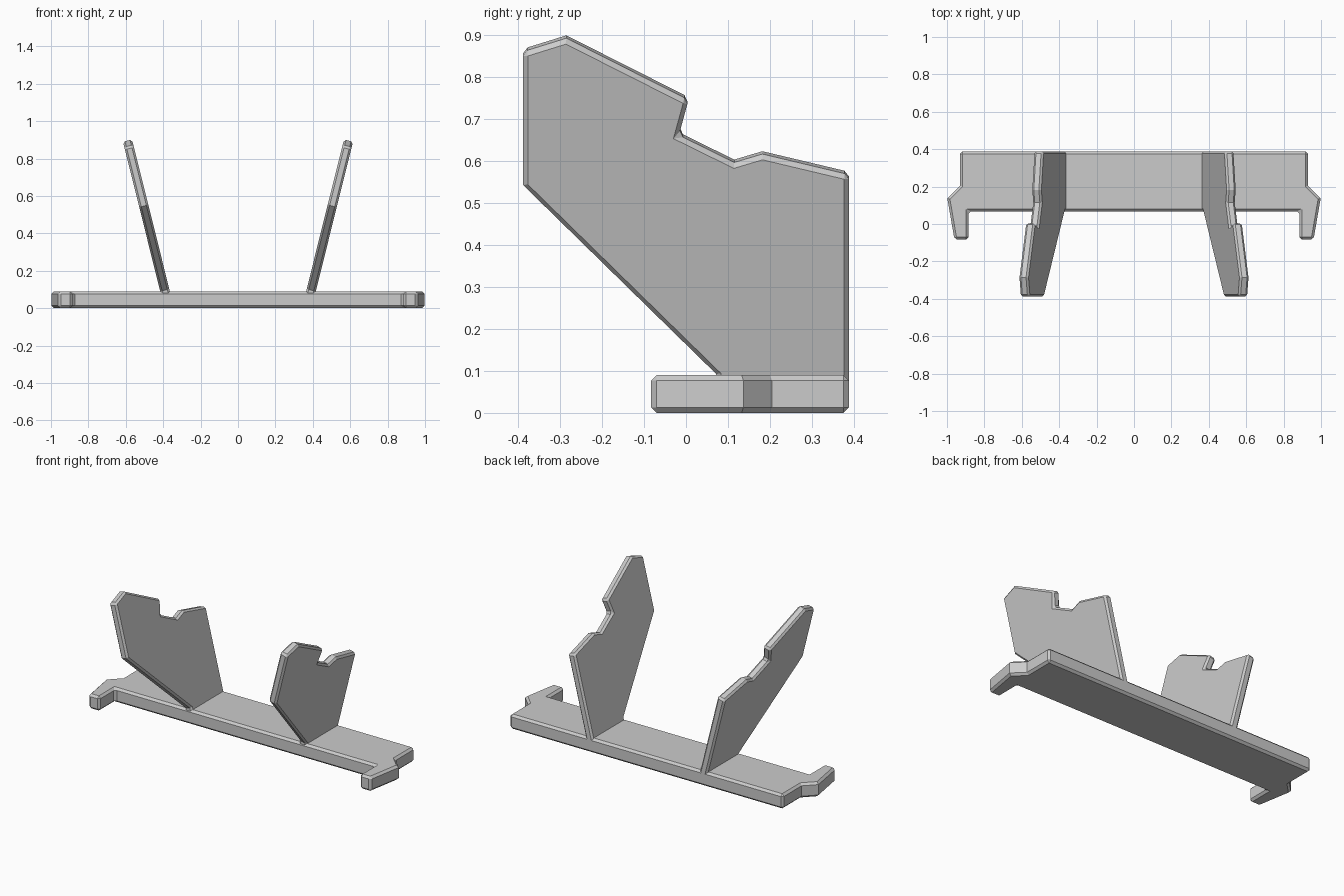
import bpy, bmesh
from math import radians, cos
from mathutils import Matrix

cube = bpy.data.objects.get("Cube")
if cube:
    bpy.data.objects.remove(cube, do_unlink=True)

GREY = (0.6, 0.6, 0.6, 1)
mat = bpy.data.materials.new("plain grey")
mat.use_nodes = True
mat.diffuse_color = GREY
mat.node_tree.nodes["Principled BSDF"].inputs["Base Color"].default_value = GREY


def plate(name, outline, thickness, matrix, chamfer):
    """Extrude an outline to both sides of its plane, chamfer it and place it."""
    bm = bmesh.new()
    face = bm.faces.new([bm.verts.new((u, v, -thickness / 2)) for u, v in outline])
    top = bmesh.ops.extrude_face_region(bm, geom=[face])["geom"]
    bmesh.ops.translate(bm, vec=(0, 0, thickness),
                        verts=[g for g in top if isinstance(g, bmesh.types.BMVert)])
    bm.transform(matrix)
    bmesh.ops.recalc_face_normals(bm, faces=bm.faces)
    mesh = bpy.data.meshes.new(name)
    bm.to_mesh(mesh)
    bm.free()
    mesh.materials.append(mat)
    obj = bpy.data.objects.new(name, mesh)
    bpy.context.collection.objects.link(obj)
    bevel = obj.modifiers.new("chamfer", 'BEVEL')
    bevel.width = chamfer
    bevel.segments = 1
    bevel.limit_method = 'ANGLE'
    bevel.angle_limit = radians(60)
    return obj


# Flat base bar with a hooked tab at each end
HEIGHT = 0.09
half = [(0.885, 0.068), (0.885, -0.083), (0.96, -0.083),
        (0.998, 0.137), (0.93, 0.205), (0.93, 0.388)]
outline = half + [(-x, y) for x, y in reversed(half)]
plate("base_bar", outline, HEIGHT, Matrix.Translation((0, 0, HEIGHT / 2)), 0.013)

# Two notched upright plates leaning outwards
LEAN = radians(14)
profile = [(0.388, 0.04), (0.388, 0.575), (0.182, 0.624), (0.115, 0.604),
           (-0.017, 0.669), (0.006, 0.753), (-0.285, 0.9), (-0.388, 0.868),
           (-0.388, 0.55), (0.072, 0.1), (0.072, 0.04)]
upright = [(y, (z - HEIGHT - 0.004) / cos(LEAN)) for y, z in profile]
# outline axes: u runs along y, v runs up, the thickness runs along x
stand_up = Matrix(((0, 0, 1, 0), (1, 0, 0, 0), (0, 1, 0, 0), (0, 0, 0, 1)))
for name, side in (("left_upright", 1), ("right_upright", -1)):
    place = (Matrix.Translation((side * 0.39, 0, HEIGHT))
             @ Matrix.Rotation(side * LEAN, 4, 'Y') @ stand_up)
    plate(name, upright, 0.05, place, 0.011)
